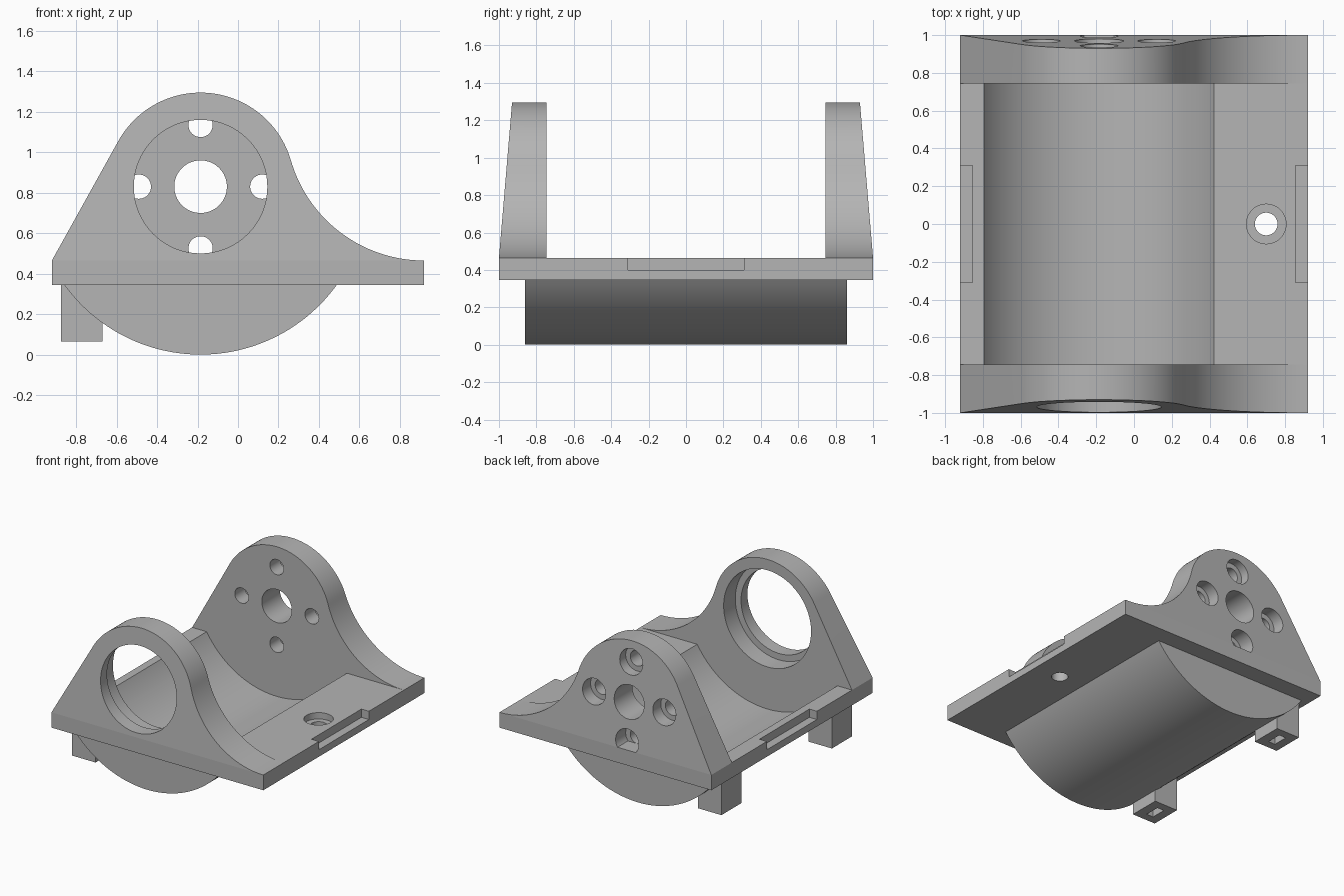
import bpy, bmesh
from math import pi, sin, cos, asin, atan2, sqrt, hypot, radians

cube = bpy.data.objects.get("Cube")
if cube:
    bpy.data.objects.remove(cube, do_unlink=True)

# Single matte grey
grey = bpy.data.materials.new("plain grey")
grey.use_nodes = True
COLOUR = (0.46, 0.46, 0.46, 1)
grey.diffuse_color = COLOUR
grey.node_tree.nodes["Principled BSDF"].inputs["Base Color"].default_value = COLOUR

# Main dimensions
HALF_X, HALF_Y = 0.92, 1.0
BOTTOM, TOP = 0.345, 0.465
CX, CZ = -0.185, 0.83           # bore and cradle axis
HEAD = 0.465                    # radius of the wall head
INNER = 0.745                   # inner face of each wall
TAPER = 0.07 / 0.83


def make(name, bm):
    bmesh.ops.recalc_face_normals(bm, faces=bm.faces)
    mesh = bpy.data.meshes.new(name)
    bm.to_mesh(mesh)
    bm.free()
    mesh.materials.append(grey)
    obj = bpy.data.objects.new(name, mesh)
    bpy.context.collection.objects.link(obj)
    return obj


def prism(name, outline, y0, y1):
    """Extrude an x-z outline along y."""
    bm = bmesh.new()
    face = bm.faces.new([bm.verts.new((x, y0, z)) for x, z in outline])
    new = bmesh.ops.extrude_face_region(bm, geom=[face])["geom"]
    verts = [g for g in new if isinstance(g, bmesh.types.BMVert)]
    bmesh.ops.translate(bm, verts=verts, vec=(0, y1 - y0, 0))
    return make(name, bm)


def box(name, x0, x1, y0, y1, z0, z1):
    return prism(name, [(x0, z0), (x1, z0), (x1, z1), (x0, z1)], y0, y1)


def arc(x, z, r, a0, a1, n):
    return [(x + r * cos(a0 + (a1 - a0) * i / n), z + r * sin(a0 + (a1 - a0) * i / n))
            for i in range(n + 1)]


def rod(x, z, r, y0, y1, n=64):
    """Cylinder cutter along y."""
    return prism("cutter", arc(x, z, r, 0, 2 * pi, n)[:-1], y0, y1)


def upright(x, y, r, z0, z1):
    """Cylinder cutter along z."""
    obj = rod(0, 0, r, z0, z1, 48)
    for v in obj.data.vertices:
        px, pz, py = v.co.x, v.co.y, v.co.z
        v.co = (x + px, y + py, pz)
    obj.data.flip_normals()
    return obj


def cut(obj, cutters):
    """Subtract each cutter, then remove it."""
    bpy.context.view_layer.objects.active = obj
    for cutter in cutters:
        mod = obj.modifiers.new("cut", "BOOLEAN")
        mod.operation = "DIFFERENCE"
        mod.solver = "EXACT"
        mod.object = cutter
        bpy.ops.object.modifier_apply(modifier=mod.name)
        bpy.data.objects.remove(cutter, do_unlink=True)


def smooth(obj):
    bpy.ops.object.select_all(action="DESELECT")
    obj.select_set(True)
    bpy.context.view_layer.objects.active = obj
    bpy.ops.object.shade_smooth_by_angle(angle=radians(30))


def trough():
    return rod(CX, CZ, 0.71, -INNER, INNER, 128)


def recess():
    return rod(CX, CZ, 0.38, -0.89, -INNER + 0.02)


# Base plate with trough opening, edge notches and countersunk screw hole
plate = box("base_plate", -HALF_X, HALF_X, -HALF_Y, HALF_Y, BOTTOM, TOP)
cut(plate, [
    trough(), recess(),
    box("cutter", 0.855, 1.0, -0.31, 0.31, 0.4, 0.6),
    box("cutter", -1.0, -0.855, -0.31, 0.31, 0.4, 0.6),
    upright(0.7, 0, 0.105, 0.415, 0.6),
    upright(0.7, 0, 0.06, 0.2, 0.6),
])

# Rounded cradle under the plate
half = asin((CZ - BOTTOM) / 0.83)
cradle = prism("cradle", arc(CX, CZ, 0.83, pi + half, 2 * pi - half, 80), -0.86, 0.86)
cut(cradle, [trough()])

# Wall outline: straight flank, round head, hollow sweep down to the plate
dx, dz = CX + HALF_X, CZ - TOP
flank = atan2(dz, dx) + asin(HEAD / hypot(dx, dz))
run = HALF_X - CX
sweep_r = (run ** 2 + dz ** 2 - HEAD ** 2) / (2 * (HEAD + dz))
sweep_z = TOP + sweep_r
join = atan2(sweep_z - CZ, run)
outline = [(-HALF_X, TOP)]
outline += arc(CX, CZ, HEAD, flank + pi / 2, join, 48)
outline += arc(HALF_X, sweep_z, sweep_r, pi + join, 1.5 * pi, 40)[1:]


def wall(name, side):
    obj = prism(name, outline, side * INNER, side * HALF_Y)
    for v in obj.data.vertices:
        if abs(v.co.y) > 0.9:
            v.co.y = side * (HALF_Y - TAPER * (v.co.z - TOP))
    return obj


# Front wall with stepped bearing bore
front = wall("front_wall", -1)
cut(front, [recess(), rod(CX, CZ, 0.33, -1.1, -0.6)])

# Back wall with shaft hole and four counterbored screw holes
back = wall("back_wall", 1)
holes = [rod(CX, CZ, 0.13, 0.6, 1.1)]
for i in range(4):
    hx, hz = CX + 0.305 * cos(i * pi / 2), CZ + 0.305 * sin(i * pi / 2)
    holes += [rod(hx, hz, 0.06, 0.6, 1.1, 40), rod(hx, hz, 0.1, 0.87, 1.1, 40)]
cut(back, holes)

# Slotted feet under the straight side
feet = []
for name, y in (("front_foot", -0.685), ("back_foot", 0.685)):
    foot = box(name, -0.875, -0.67, y - 0.125, y + 0.125, 0.065, BOTTOM)
    cut(foot, [trough(), box("cutter", -0.805, -0.745, y - 0.06, y + 0.06, 0, 0.21)])
    feet.append(foot)

for part in [plate, cradle, front, back] + feet:
    smooth(part)
